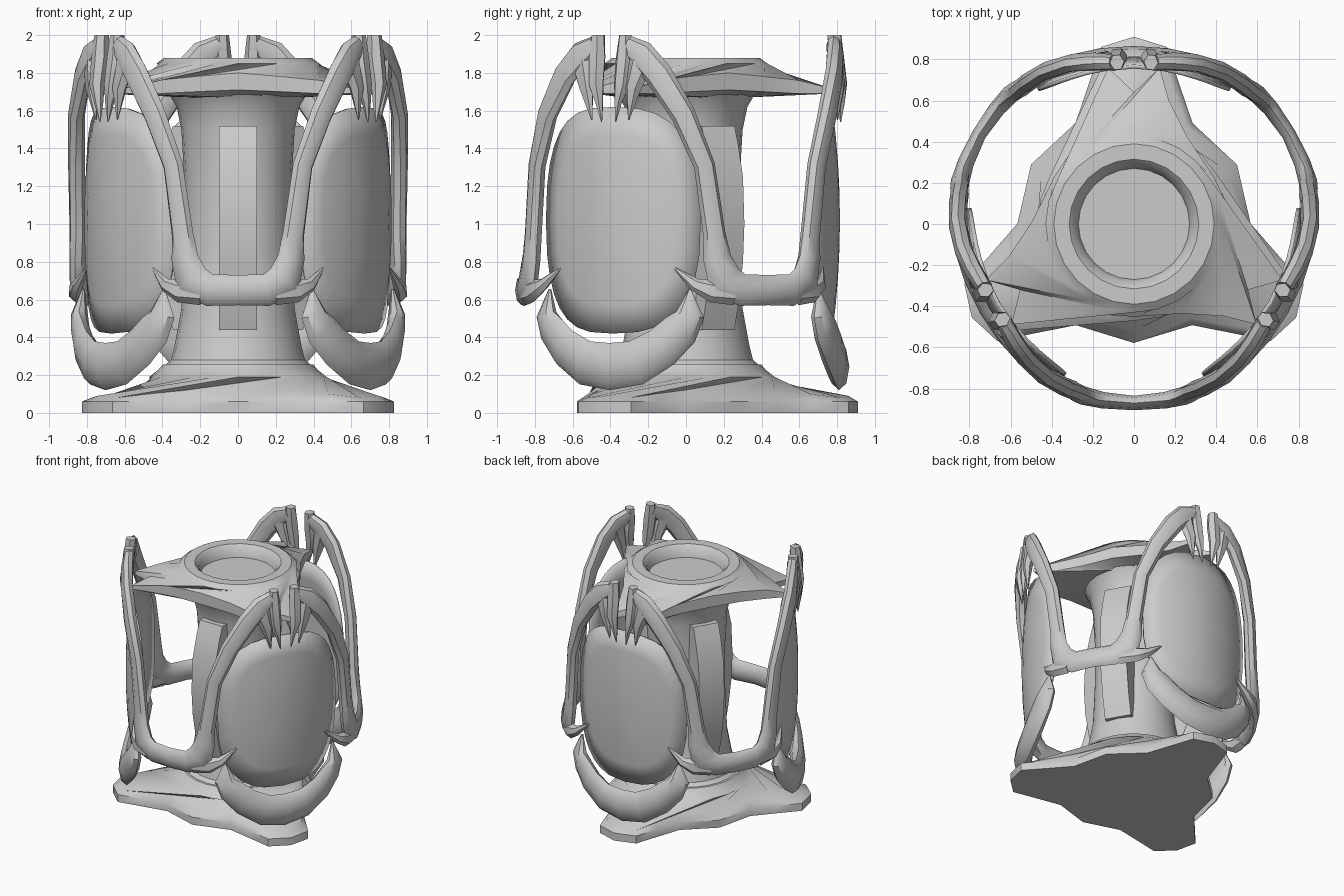
import bpy, bmesh, math
from mathutils import Vector

if "Cube" in bpy.data.objects:
    bpy.data.objects.remove(bpy.data.objects["Cube"])

LOBES = (90, 210, 330)      # directions of the feet and panels
GAPS = (270, 30, 150)       # directions between them


def finish(name, bm, angle=35):
    bmesh.ops.recalc_face_normals(bm, faces=bm.faces)
    me = bpy.data.meshes.new(name)
    bm.to_mesh(me)
    bm.free()
    ob = bpy.data.objects.new(name, me)
    bpy.context.collection.objects.link(ob)
    bpy.ops.object.select_all(action='DESELECT')
    ob.select_set(True)
    bpy.context.view_layer.objects.active = ob
    bpy.ops.object.shade_smooth_by_angle(angle=math.radians(angle))
    return ob


def loft(bm, rings):
    loops = [[bm.verts.new(p) for p in ring] for ring in rings]
    n = len(loops[0])
    for a, b in zip(loops, loops[1:]):
        for i in range(n):
            j = (i + 1) % n
            bm.faces.new((a[i], a[j], b[j], b[i]))
    bm.faces.new(loops[0])
    bm.faces.new(loops[-1])


def polar(deg, r, z):
    a = math.radians(deg)
    return Vector((r * math.cos(a), r * math.sin(a), z))


def circle(r, z):
    return [polar(90 + 15 * i, r, z) for i in range(24)]


def tri_ring(half, zs):
    """Three-lobed outline from five (sideways, outward) points of half a lobe."""
    pts = []
    for lobe in (90, 210, 330):
        for k in range(-3, 5):
            s, o = half[abs(k)]
            off = math.degrees(math.atan2(s, o)) * (1 if k > 0 else -1)
            pts.append(polar(lobe + off, math.hypot(s, o), zs[abs(k)]))
    return pts


def sweep(bm, base, path, sides=8):
    """Oval tube along (angle, radius, height, half width, half depth) stations."""
    pos = [polar(base + p[0], p[1], p[2]) for p in path]
    rings = []
    for i, p in enumerate(path):
        tan = (pos[min(i + 1, len(pos) - 1)] - pos[max(i - 1, 0)]).normalized()
        out = polar(base + p[0], 1, 0)
        side = tan.cross(out).normalized()
        rings.append([pos[i] + side * p[3] * math.cos(a) + out * p[4] * math.sin(a)
                      for a in (2 * math.pi * k / sides for k in range(sides))])
    loft(bm, rings)


def mirrored(half):
    return [(-p[0],) + p[1:] for p in reversed(half[1:])] + half


# three-lobed foot
foot = [(0, .91), (.16, .86), (.22, .68), (.285, .49), (.5, .29)]
inset = [(0, .86), (.13, .82), (.19, .66), (.26, .47), (.45, .26)]
bm = bmesh.new()
loft(bm, [tri_ring(foot, [0] * 5),
          tri_ring(foot, [.06, .06, .06, .06, .06]),
          tri_ring(inset, [.09, .08, .1, .12, .1]),
          circle(.47, .19), circle(.42, .23), circle(.4, .255), circle(.3, .26)])
finish("base_foot", bm)

# central column
bm = bmesh.new()
loft(bm, [circle(r, z) for r, z in
          ((.39, .25), (.355, .28), (.335, .36), (.3, .55), (.285, .9), (.285, 1.25),
           (.3, 1.5), (.325, 1.62), (.36, 1.68), (.38, 1.71))])
finish("column", bm)

# clawed collar with a round recess
claw = [(0, .64), (.125, .76), (.17, .6), (.26, .42), (.39, .225)]
bm = bmesh.new()
loft(bm, [circle(.34, 1.67),
          tri_ring(claw, [1.69, 1.69, 1.69, 1.7, 1.71]),
          tri_ring(claw, [1.74, 1.72, 1.76, 1.78, 1.8]),
          circle(.43, 1.85), circle(.39, 1.88), circle(.315, 1.88),
          circle(.285, 1.85), circle(.27, 1.79)])
finish("collar", bm)

# bowed strips on the column
for g in GAPS:
    bm = bmesh.new()
    out = polar(g, 1, 0)
    side = Vector((-out.y, out.x, 0))
    rings = []
    for z, r in ((.44, .34), (.6, .39), (.8, .43), (1.0, .445), (1.25, .43), (1.42, .38), (1.52, .34)):
        rings.append([out * d + side * s + Vector((0, 0, z))
                      for d, s in ((r, -.1), (r, .1), (.24, .1), (.24, -.1))])
    loft(bm, rings)
    finish("column_strip", bm)

# curved shield panels
for lobe in LOBES:
    bm = bmesh.new()
    n, prev = 32, None
    centre = bm.verts.new(polar(lobe, .815, 1.02))
    for f in (.25, .5, .75, 1):
        ring = []
        for i in range(n):
            a = 2 * math.pi * i / n
            c, s = math.cos(a), math.sin(a)
            u = f * math.copysign(abs(c) ** .72, c)
            v = f * math.copysign(abs(s) ** .72, s)
            ring.append(bm.verts.new(polar(lobe + 35.5 * u, .815 - .04 * v * v, 1.02 + .6 * v)))
        for i in range(n):
            j = (i + 1) % n
            bm.faces.new((prev[i], prev[j], ring[j], ring[i]) if prev else (centre, ring[i], ring[j]))
        prev = ring
    ob = finish("shield_panel", bm)
    sol = ob.modifiers.new("thickness", 'SOLIDIFY')
    sol.thickness = .02
    sol.offset = -1

# U-shaped yokes with thorns at the tops and lower corners
yoke = [(0, .87, .65, .08, .035), (10, .87, .65, .085, .04), (16.5, .87, .7, .1, .045),
        (19, .865, .82, .075, .045), (20, .86, .95, .06, .045), (23.5, .86, 1.31, .056, .045),
        (31, .855, 1.58, .065, .045), (40, .835, 1.79, .075, .045),
        (47, .81, 1.9, .075, .045), (53, .79, 1.95, .05, .04)]
for g in GAPS:
    bm = bmesh.new()
    sweep(bm, g, mirrored(yoke))
    for m in (-1, 1):
        for thorn in (
            [(54, .79, 2.0, .035, .04), (54, .8, 1.88, .05, .045), (54.5, .82, 1.74, .045, .04),
             (56, .82, 1.64, .02, .025), (57, .82, 1.54, .003, .003)],
            [(47, .81, 1.86, .07, .04), (50, .82, 1.72, .045, .035), (52, .81, 1.55, .003, .003)],
            [(13, .87, .64, .07, .035), (21, .87, .645, .06, .04), (27, .85, .68, .035, .03),
             (35, .8, .775, .003, .003)]):
            sweep(bm, g, [(m * p[0],) + p[1:] for p in thorn], 6)
    finish("yoke", bm, 40)

# crescent horns under the panels
horn = [(0, .81, .245, .125, .055), (11, .815, .265, .12, .055), (21, .825, .345, .11, .055),
        (28, .835, .44, .1, .05), (31.5, .84, .52, .075, .045), (31.5, .82, .655, .006, .008)]
for lobe in LOBES:
    bm = bmesh.new()
    sweep(bm, lobe, mirrored(horn))
    finish("crescent_horn", bm, 40)
